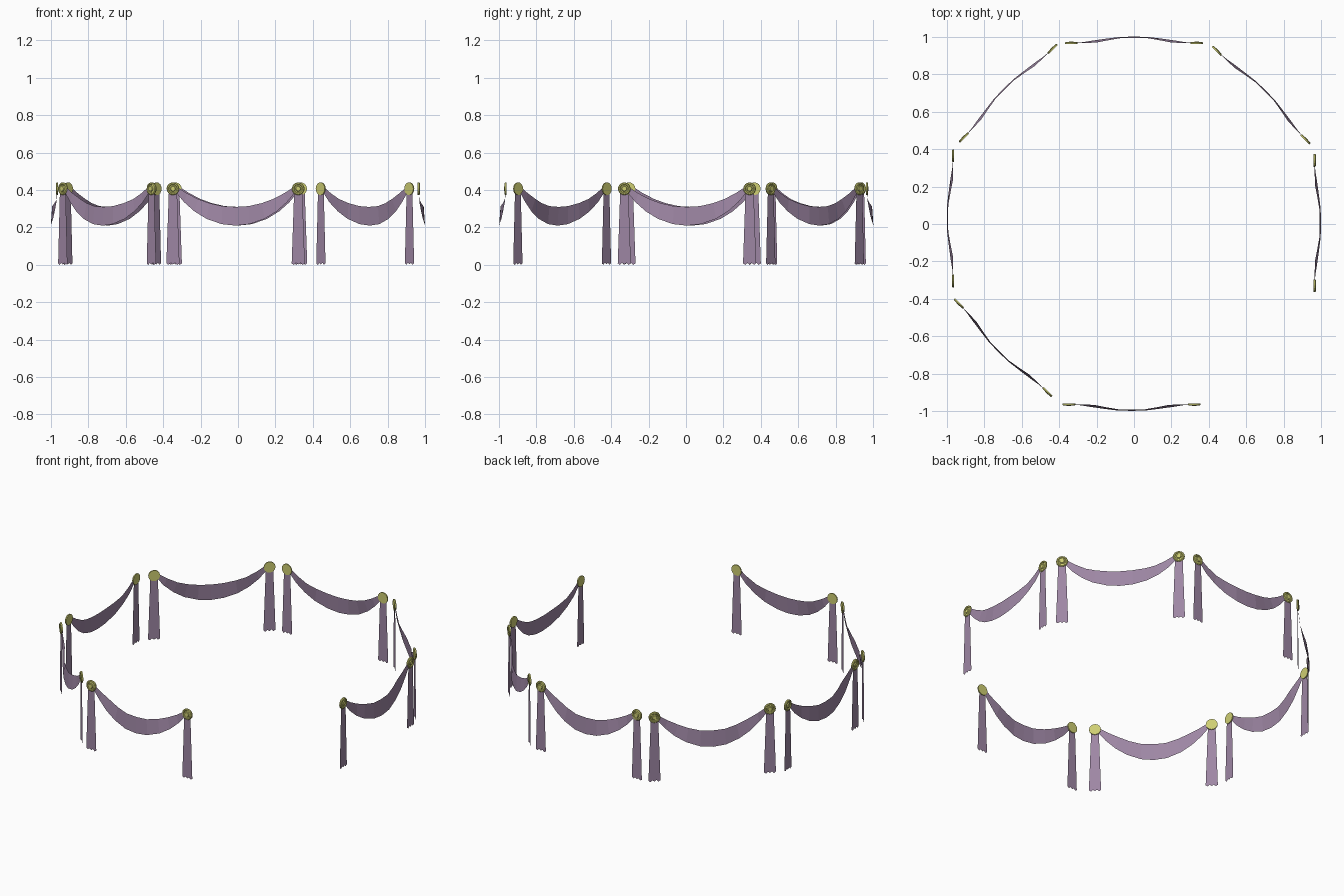
import bpy, bmesh
from math import radians, sin, cos, pi

if "Cube" in bpy.data.objects:
    bpy.data.objects.remove(bpy.data.objects["Cube"])


def material(name, color):
    m = bpy.data.materials.new(name)
    m.diffuse_color = color
    m.use_nodes = True
    m.node_tree.nodes["Principled BSDF"].inputs["Base Color"].default_value = m.diffuse_color
    return m


cloth = material("purple_cloth", (0.34, 0.24, 0.37, 1))
gold = material("brass", (0.62, 0.62, 0.17, 1))


def finish(bm, name, mat):
    mesh = bpy.data.meshes.new(name)
    bm.to_mesh(mesh)
    bm.free()
    mesh.materials.append(mat)
    return mesh


def strip(bm, upper, lower):
    """Quads between two edge lines, facing -y."""
    a = [bm.verts.new(p) for p in upper]
    b = [bm.verts.new(p) for p in lower]
    for i in range(len(a) - 1):
        bm.faces.new((b[i], b[i + 1], a[i + 1], a[i]))


def mirrored(half):
    return [(-x, y, z) for x, y, z in half[:0:-1]] + half


# Hanging swag: upper and lower hem from the middle outwards
bm = bmesh.new()
upper = [(0, -.027, .31), (.07, -.026, .314), (.14, -.014, .33),
         (.2, -.002, .352), (.26, 0, .383), (.325, 0, .425)]
lower = [(0, -.034, .21), (.075, -.032, .218), (.155, -.022, .246),
         (.22, -.013, .286), (.275, -.004, .335), (.325, 0, .395)]
strip(bm, mirrored(upper), mirrored(lower))
swag_mesh = finish(bm, "swag", cloth)

# Two tapering tails with a ragged hem
bm = bmesh.new()
hem = [.008, 0, .011, .002, .011, 0, .008]
for cx in (-.335, .335):
    t = [i / 3 - 1 for i in range(7)]
    strip(bm, [(cx + .021 * k, 0, .415) for k in t],
          [(cx + .035 * k, 0, z) for k, z in zip(t, hem)])
tail_mesh = finish(bm, "tails", cloth)

# Turned rosettes: flat back, stepped front
profile = [(.034, .005), (.034, -.002), (.030, -.006), (.024, -.006),
           (.021, -.002), (.015, -.002), (.012, -.007)]
N = 16
bm = bmesh.new()
for cx in (-.335, .335):
    rings = [[bm.verts.new((cx + r * cos(2 * pi * i / N), y, .407 + r * sin(2 * pi * i / N)))
              for i in range(N)] for r, y in profile]
    for p, q in zip(rings, rings[1:]):
        for i in range(N):
            j = (i + 1) % N
            bm.faces.new((p[i], p[j], q[j], q[i]))
    bm.faces.new(rings[0][::-1])
    bm.faces.new(rings[-1])
bmesh.ops.recalc_face_normals(bm, faces=bm.faces)
rosette_mesh = finish(bm, "rosettes", gold)

# Seven bays of the octagon, the front right one left open
bays = [("front", 0, -.013, -.965), ("right", 90, .966, .005),
        ("back_right", 135, .68, .69), ("back", 180, 0, .968),
        ("back_left", 225, -.673, .70), ("left", 270, -.967, .03),
        ("front_left", 315, -.70, -.662)]
for place, angle, x, y in bays:
    for mesh in (swag_mesh, tail_mesh, rosette_mesh):
        ob = bpy.data.objects.new(f"{place}_{mesh.name}", mesh)
        ob.location = (x, y, 0)
        ob.rotation_euler.z = radians(angle)
        bpy.context.collection.objects.link(ob)
